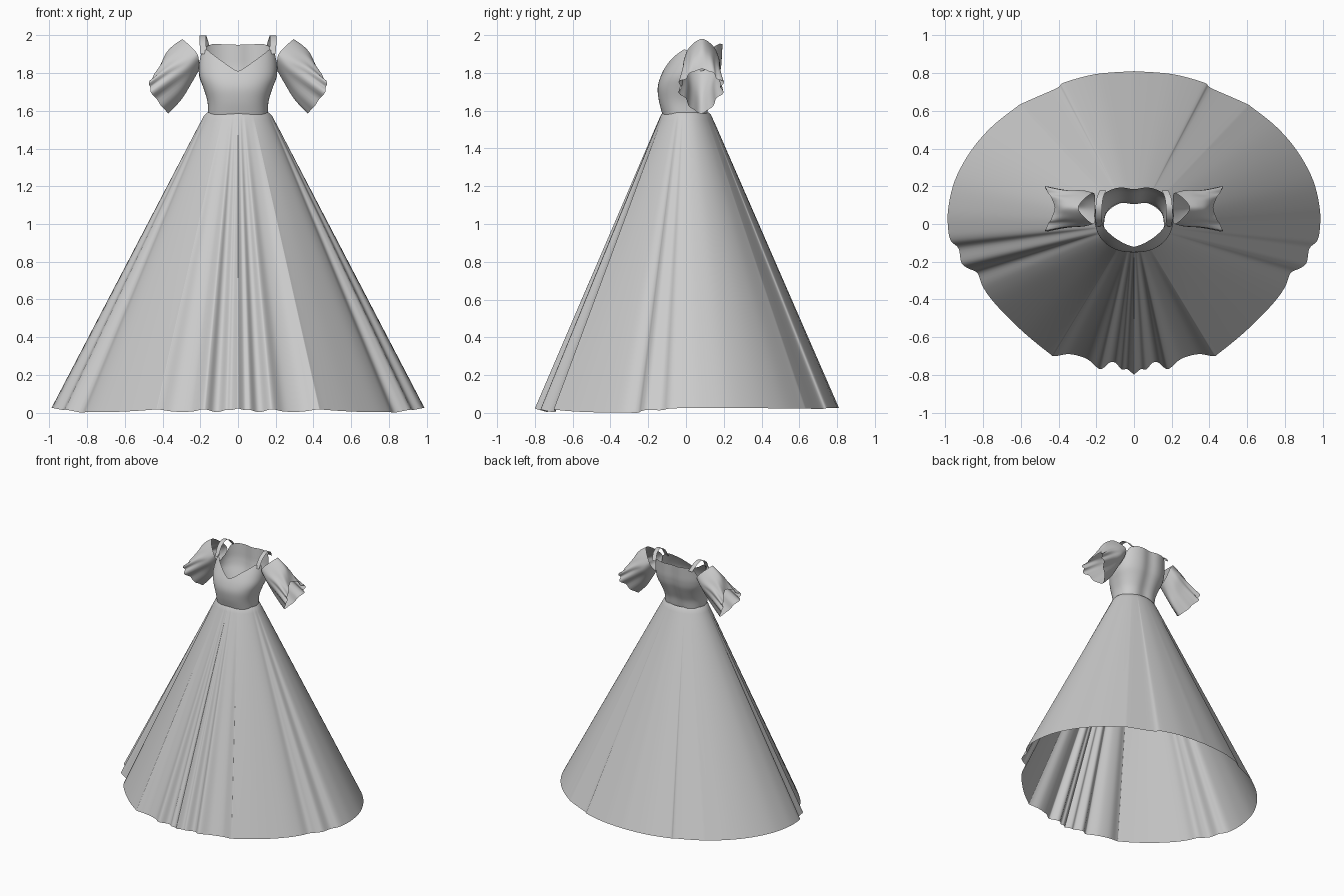
import bpy, bmesh, math
from mathutils import Vector

if "Cube" in bpy.data.objects:
    bpy.data.objects.remove(bpy.data.objects["Cube"])


def spline(pts, steps, closed=False):
    """Catmull-Rom curve through pts."""
    p = [Vector(q) for q in pts]
    n = len(p)
    get = (lambda i: p[i % n]) if closed else (lambda i: p[max(0, min(n - 1, i))])
    out = []
    for i in range(n if closed else n - 1):
        a, b, c, d = get(i - 1), get(i), get(i + 1), get(i + 2)
        for s in range(steps):
            t = s / steps
            out.append(0.5 * (2 * b + (c - a) * t + (2 * a - 5 * b + 4 * c - d) * t * t
                              + (3 * b - a - 3 * c + d) * t ** 3))
    if not closed:
        out.append(p[-1])
    return out


def lerp(table, x):
    """Piecewise linear lookup; rows are (x, values...)."""
    for a, b in zip(table, table[1:]):
        if x <= b[0]:
            t = max(0, (x - a[0]) / (b[0] - a[0]))
            return [u + (v - u) * t for u, v in zip(a[1:], b[1:])]
    return list(table[-1][1:])


def loft(name, rings, closed=True):
    """Skin a list of equal-length rings."""
    bm = bmesh.new()
    vs = [[bm.verts.new(p) for p in r] for r in rings]
    n = len(rings[0])
    for r0, r1 in zip(vs, vs[1:]):
        for i in range(n if closed else n - 1):
            j = (i + 1) % n
            bm.faces.new((r0[i], r0[j], r1[j], r1[i]))
    bmesh.ops.recalc_face_normals(bm, faces=bm.faces)
    me = bpy.data.meshes.new(name)
    bm.to_mesh(me)
    bm.free()
    for f in me.polygons:
        f.use_smooth = True
    ob = bpy.data.objects.new(name, me)
    bpy.context.collection.objects.link(ob)
    return ob


def mirror_x(ob):
    m = ob.modifiers.new("mirror", 'MIRROR')
    m.use_mirror_merge = False


# Skirt: waist oval flaring to a draped hem outline (right half, mirrored)
hem_half = [(0, .81), (.2, .795), (.37, .75), (.41, .72), (.58, .645), (.63, .615),
            (.76, .51), (.87, .38), (.95, .23), (.985, .08), (.985, -.03), (.97, -.09),
            (.93, -.13), (.915, -.205), (.88, -.235), (.83, -.26), (.80, -.335),
            (.73, -.43), (.59, -.57), (.45, -.685), (.42, -.70), (.34, -.69),
            (.25, -.715), (.19, -.765), (.165, -.765), (.13, -.735), (.10, -.735),
            (.065, -.77), (.035, -.77), (0, -.80)]
half = spline([(x, y, 0) for x, y in hem_half], 5)
outline = half + [Vector((-p.x, p.y, 0)) for p in half[-2:0:-1]]
rows = [(1.59, -.012), (1.575, .006), (1.55, .022), (1.50, .055)]
rows += [(1.50 - 1.475 * i / 12, .055 + .945 * i / 12) for i in range(1, 13)]
rings = []
for z, t in rows:
    ring = []
    for p in outline:
        a = math.atan2(p.x / .99, p.y / .80)
        w = Vector((.175 * math.sin(a), .130 * math.cos(a), 0))
        q = w.lerp(p, t)
        fold = math.hypot(p.x / .99, p.y / .81) - .985   # shallow folds hang lower
        q.z = z + max(0, t) * max(-.025, min(.008, .25 * fold))
        ring.append(q)
    rings.append(ring)
low = min(p.z for p in rings[-1])
for r in rings:
    for p in r:
        p.z -= low * max(0, 1 - p.z / 1.5)
loft("skirt", rings)

# Bodice: superellipse sections (z, half width, front y, back y) under a shaped neckline
sections = [tuple(v) for v in spline([
    (1.58, .158, -.125), (1.65, .162, -.143), (1.72, .183, -.15), (1.78, .205, -.135),
    (1.84, .208, -.105), (1.90, .200, -.07), (1.96, .19, -.03)], 6)]
backs = [(1.58, .12), (1.65, .132), (1.72, .16), (1.78, .183), (1.84, .194), (1.96, .20)]
neck = [(0, 1.81), (20, 1.865), (35, 1.895), (53, 1.925), (75, 1.915), (82, 1.86),
        (95, 1.835), (108, 1.86), (122, 1.94), (140, 1.955), (180, 1.95)]


def bodice_point(deg, z):
    rx, f = lerp(sections, z)
    b = lerp(backs, z)[0]
    s, c = math.sin(math.radians(deg)), math.cos(math.radians(deg))
    x = rx * math.copysign(abs(s) ** .82, s)
    y = (f + b) / 2 - (b - f) / 2 * math.copysign(abs(c) ** .82, c)
    if c < 0:                                            # spine hollow
        y -= .015 * math.exp(-(x / .05) ** 2)
    return Vector((x, y, z))


rings = []
for i in range(19):
    ring = []
    for k in range(120):
        deg = k * 3 - 180
        top = lerp(neck, abs(deg))[0]
        ring.append(bodice_point(deg, 1.58 + (top - 1.58) * i / 18))
    rings.append(ring)
loft("bodice", rings)

# Shoulder straps: arched ribbons
path = spline([(.182, -.012, 1.90), (.187, .025, 1.965), (.187, .085, 2.0),
               (.180, .14, 1.983), (.165, .178, 1.935)], 6)
strap = loft("shoulder_strap", [[p + Vector((dx, 0, 0)) for p in path]
                                for dx in (-.017, 0, .017)], closed=False)
mirror_x(strap)

# Flared sleeves: rings through top, front, bottom, back points
stations = [
    [(.295, .085, 1.98), (.215, .0, 1.90), (.21, .08, 1.81), (.215, .165, 1.90)],
    [(.345, .085, 1.945), (.275, -.015, 1.85), (.25, .08, 1.74), (.275, .18, 1.85)],
    [(.385, .085, 1.90), (.36, -.02, 1.80), (.30, .08, 1.66), (.36, .18, 1.80)],
    [(.42, .085, 1.82), (.47, -.035, 1.725), (.37, .08, 1.585), (.47, .195, 1.725)]]
tracks = [spline(t, 6) for t in zip(*stations)]
rings = []
for i in range(len(tracks[0])):
    ring = spline([t[i] for t in tracks], 16, closed=True)
    mid = sum(ring, Vector()) / len(ring)
    w = (i / 18) ** 2
    for k, p in enumerate(ring):
        a = 2 * math.pi * k / len(ring)
        side = math.sin(a) ** 2                           # ruffles gather at front and back
        p += (p - mid) * (.13 * w * side * math.cos(10 * a))
    rings.append(ring)
sleeve = loft("flared_sleeve", rings)
mirror_x(sleeve)
